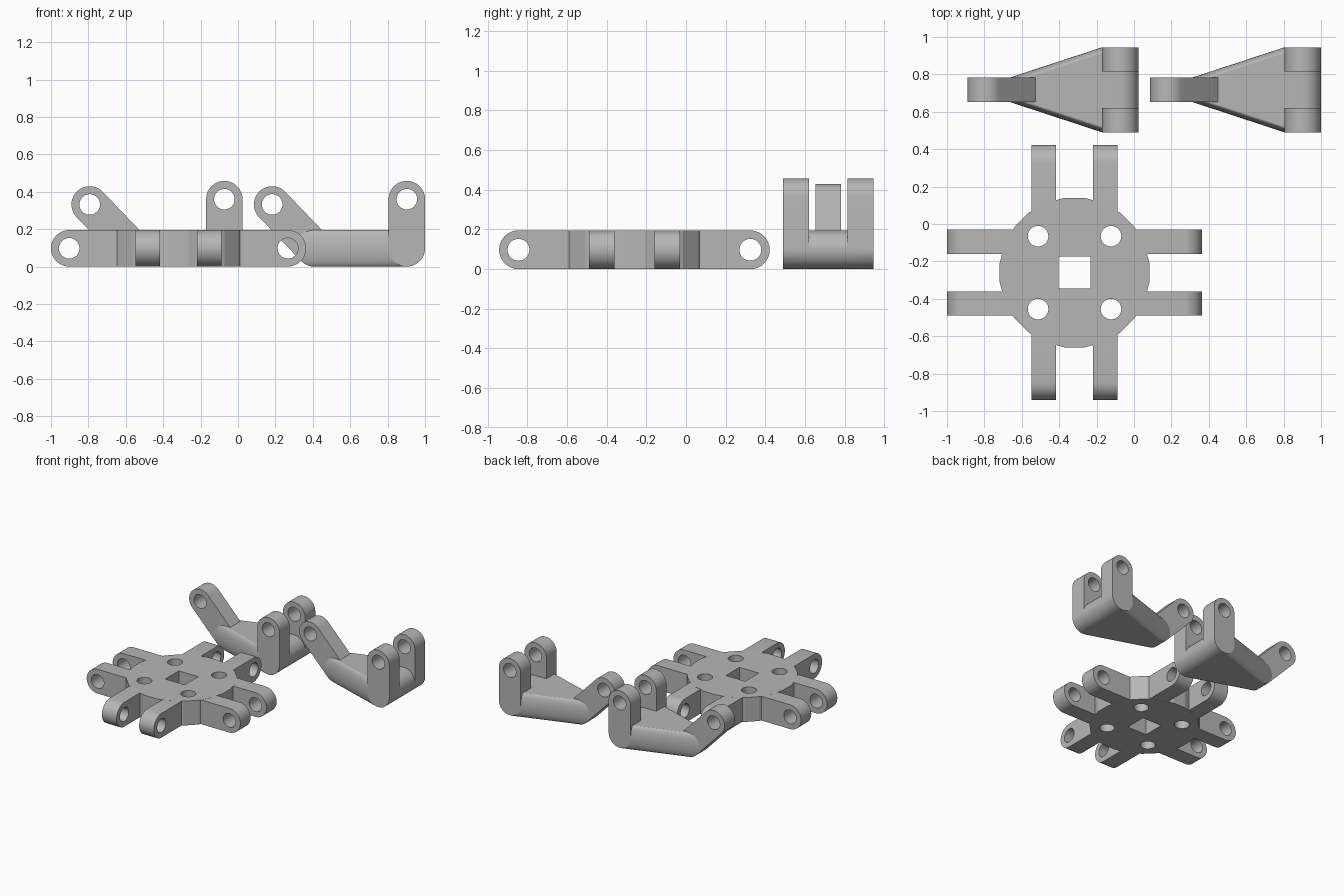
import bpy
import bmesh
from math import pi, cos, sin
from mathutils import Vector

if "Cube" in bpy.data.objects:
    bpy.data.objects.remove(bpy.data.objects["Cube"], do_unlink=True)

R = 0.0975          # rounding radius: half the thickness of every part
HOLE = 0.055        # pin hole radius
LUG = 0.13          # lug thickness

grey = bpy.data.materials.new("light_grey")
grey.use_nodes = True
colour = (0.47, 0.47, 0.47, 1)
grey.diffuse_color = colour
grey.node_tree.nodes["Principled BSDF"].inputs["Base Color"].default_value = colour


def disc(centre, radius, axis, width, sides=48):
    """Points of a cylinder lying along the given axis."""
    out = []
    for end in (-width / 2, width / 2):
        for i in range(sides):
            a = 2 * pi * (i + 0.5) / sides
            u, v = radius * cos(a), radius * sin(a)
            p = {"x": (end, u, v), "y": (u, end, v), "z": (u, v, end)}[axis]
            out.append(Vector(centre) + Vector(p))
    return out


def hull(bm, *point_sets):
    """Add the convex solid around the given points."""
    verts = [bm.verts.new(p) for points in point_sets for p in points]
    made = bmesh.ops.convex_hull(bm, input=verts)
    bmesh.ops.delete(bm, geom=[v for v in made["geom_interior"]
                               if isinstance(v, bmesh.types.BMVert)], context="VERTS")


def to_object(name, bm):
    bmesh.ops.dissolve_limit(bm, angle_limit=0.002, verts=bm.verts[:], edges=bm.edges[:])
    bmesh.ops.recalc_face_normals(bm, faces=bm.faces[:])
    mesh = bpy.data.meshes.new(name)
    bm.to_mesh(mesh)
    bm.free()
    mesh.materials.append(grey)
    ob = bpy.data.objects.new(name, mesh)
    bpy.context.collection.objects.link(ob)
    return ob


def finish(name, solids, holes):
    """Fuse the solids, cut the holes and smooth the round faces."""
    ob = to_object(name, solids)
    cutter = to_object(name + "_cutter", holes)
    cutter.hide_render = True
    mod = ob.modifiers.new("holes", "BOOLEAN")
    mod.operation, mod.solver, mod.object = "DIFFERENCE", "EXACT", cutter
    mod.use_self = True
    bpy.ops.object.select_all(action="DESELECT")
    bpy.context.view_layer.objects.active = ob
    ob.select_set(True)
    bpy.ops.object.modifier_apply(modifier=mod.name)
    bpy.data.objects.remove(cutter, do_unlink=True)
    bpy.ops.object.shade_smooth_by_angle(angle=0.2)
    return ob


# Hub: many-sided plate crossed by two pairs of round-ended bars
solids, holes = bmesh.new(), bmesh.new()
hull(solids, disc((0, 0, R), 0.4 / cos(pi / 24), "z", 2 * R, 24))
reach, offset = 0.682 - R, 0.165
for s in (-1, 1):
    hull(solids, *[disc((e * reach, s * offset, R), R, "y", LUG) for e in (-1, 1)])
    hull(solids, *[disc((s * offset, e * reach, R), R, "x", LUG) for e in (-1, 1)])
    # Pin holes through the bar ends and screw holes through the plate
    hull(holes, disc((s * reach, 0, R), HOLE, "y", 0.8))
    hull(holes, disc((0, s * reach, R), HOLE, "x", 0.8))
    for t in (-1, 1):
        hull(holes, disc((s * 0.195, t * 0.195, R), HOLE, "z", 0.5))
# Square centre hole
hull(holes, disc((0, 0, R), 0.086 / cos(pi / 4), "z", 0.5, 4))
hub = finish("hub", solids, holes)
hub.location = (-0.318, -0.26, 0)

# Brackets: tapering foot, one slanted arm and two upright lugs
for name, x in (("right_bracket", -0.073), ("left_bracket", 0.9025)):
    solids, holes = bmesh.new(), bmesh.new()
    width, heel, toe = 0.455, (0, 0, R), (-0.495, 0, R)
    arm_tip, lug_top = (-0.72, 0, 0.332), 0.36
    hull(solids, disc(heel, R, "y", width), disc(toe, R, "y", LUG))
    hull(solids, disc(toe, R, "y", LUG), disc(arm_tip, R, "y", LUG))
    for s in (-1, 1):
        y = s * (width - LUG) / 2
        hull(solids, disc((0, y, R), R, "y", LUG), disc((0, y, lug_top), R, "y", LUG))
    hull(holes, disc((0, 0, lug_top), HOLE, "y", 1))
    hull(holes, disc(arm_tip, HOLE, "y", 1))
    bracket = finish(name, solids, holes)
    bracket.location = (x, 0.7175, 0)
